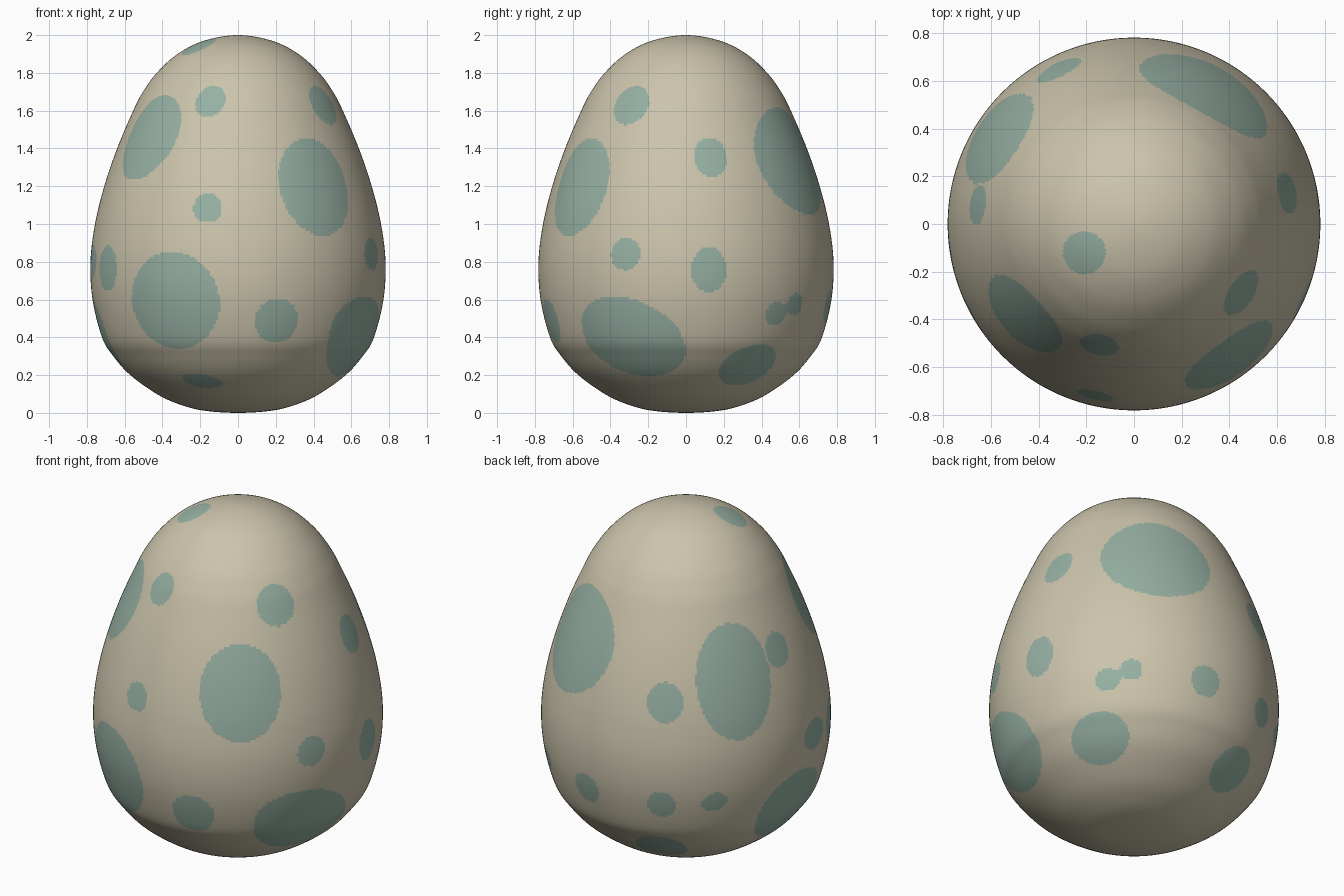
import bpy, bmesh, math
from mathutils import Vector

if "Cube" in bpy.data.objects:
    bpy.data.objects.remove(bpy.data.objects["Cube"])

SEGMENTS, STEPS = 360, 16

# half profile of the egg (radius, height), bottom to top
PROFILE = [(0, 0), (.18, .012), (.31, .045), (.43, .1), (.57, .2), (.66, .3), (.72, .4),
           (.77, .6), (.781, .8), (.757, 1.0), (.708, 1.2), (.64, 1.4), (.555, 1.6),
           (.503, 1.7), (.43, 1.8), (.32, 1.9), (.18, 1.97), (0, 2)]

# spots: azimuth in degrees (front is -90), height, half width, half height, tilt
SPOTS = [
    (210, 1.945, .09, .10, 0), (-106, 1.65, .08, .095, -15), (219.5, 1.46, .20, .245, -15),
    (-32.8, 1.63, .107, .115, 0), (-54, 1.2, .22, .27, 0), (-102.6, 1.085, .078, .08, 0),
    (-117, .59, .26, .26, 0), (-74, .487, .12, .12, 0), (-25, .385, .30, .225, -20),
    (207.5, .765, .10, .12, 0), (188, .80, .11, .09, 0), (177, .41, .25, .23, 0),
    (-111, .165, .11, .06, -12), (-24.3, .84, .085, .085, 0), (11.5, 1.355, .09, .108, 0),
    (9, .757, .095, .12, 0), (61, 1.34, .30, .30, 0), (39, .525, .066, .062, 0),
    (49, .575, .06, .06, 0), (44, .55, .06, .03, 30), (32.5, .245, .165, .145, 20),
    (80.5, .565, .085, .09, 0), (115, .56, .08, .08, 0), (136.5, .574, .072, .058, 20),
    (116, 1.15, .10, .112, 0), (112, .222, .14, .14, 20), (147.5, 1.24, .215, .32, 0),
    (173, 1.34, .085, .10, 0),
]


def smooth_profile():
    pts = [(-PROFILE[1][0], PROFILE[1][1])] + PROFILE + [(-PROFILE[-2][0], PROFILE[-2][1])]
    out = []
    for i in range(1, len(pts) - 2):
        a, b, c, d = (Vector(p) for p in pts[i - 1:i + 3])
        for s in range(STEPS):
            t = s / STEPS
            out.append(.5 * (2 * b + (c - a) * t + (2 * a - 5 * b + 4 * c - d) * t * t
                             + (3 * b - a - 3 * c + d) * t ** 3))
    return out + [Vector(PROFILE[-1])]


curve = smooth_profile()


def spot_frame(az, z, a, b, tilt):
    # tangent frame on the egg surface at the spot centre
    i = min(range(1, len(curve) - 1), key=lambda k: abs(curve[k].y - z))
    r, slope = curve[i].x, (curve[i + 1] - curve[i - 1]).normalized()
    ca, sa = math.cos(math.radians(az)), math.sin(math.radians(az))
    across = Vector((-sa, ca, 0))
    up = Vector((slope.x * ca, slope.x * sa, slope.y))
    ct, st = math.cos(math.radians(tilt)), math.sin(math.radians(tilt))
    return (Vector((r * ca, r * sa, z)), (across * ct + up * st) / a,
            (up * ct - across * st) / b, max(a, b) * 1.25)


frames = [spot_frame(*s) for s in SPOTS]


def in_spot(p):
    for c, u, v, reach in frames:
        d = p - c
        if d.length_squared < reach * reach and d.dot(u) ** 2 + d.dot(v) ** 2 < 1:
            return True
    return False


# egg shell: profile turned around the z axis
bm = bmesh.new()
trig = [(math.cos(2 * math.pi * k / SEGMENTS), math.sin(2 * math.pi * k / SEGMENTS))
        for k in range(SEGMENTS)]
rings = [[bm.verts.new((p.x * c, p.x * s, p.y)) for c, s in trig] for p in curve[1:-1]]
bottom, top = bm.verts.new((0, 0, 0)), bm.verts.new((0, 0, 2))
for k in range(SEGMENTS):
    n = (k + 1) % SEGMENTS
    bm.faces.new((bottom, rings[0][n], rings[0][k]))
    bm.faces.new((top, rings[-1][k], rings[-1][n]))
    for lo, hi in zip(rings, rings[1:]):
        bm.faces.new((lo[k], lo[n], hi[n], hi[k]))

# spots coloured on the shell
for f in bm.faces:
    f.smooth = True
    f.material_index = int(in_spot(f.calc_center_median()))

mesh = bpy.data.meshes.new("egg")
bm.to_mesh(mesh)
bm.free()
for name, color in (("cream shell", (.60, .55, .41, 1)), ("sage green spots", (.305, .434, .366, 1))):
    mat = bpy.data.materials.new(name)
    mat.diffuse_color = color
    mat.use_nodes = True
    mat.node_tree.nodes["Principled BSDF"].inputs["Base Color"].default_value = mat.diffuse_color
    mesh.materials.append(mat)
bpy.context.collection.objects.link(bpy.data.objects.new("egg", mesh))
